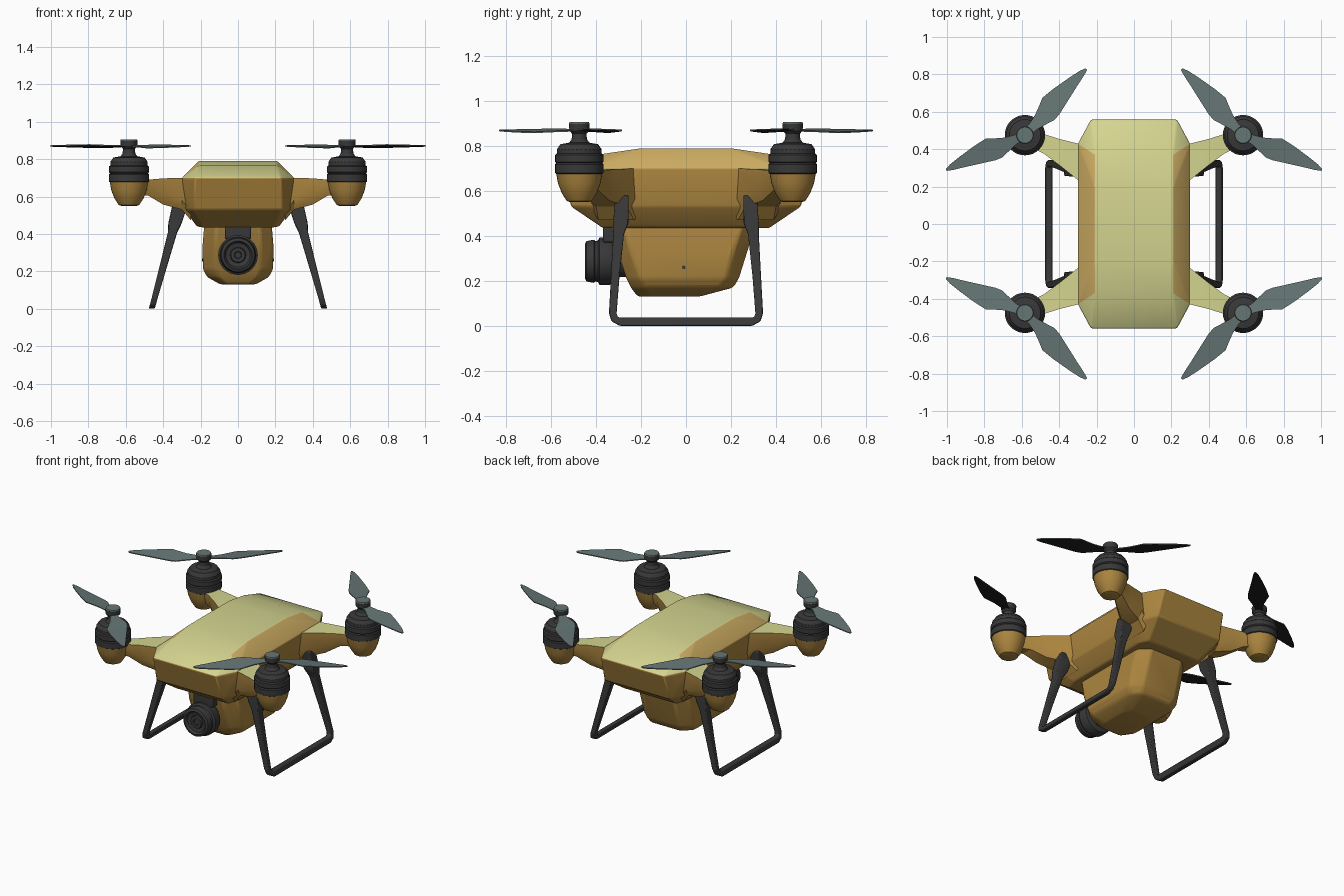
import bpy, bmesh, math
from mathutils import Vector, Matrix

if "Cube" in bpy.data.objects:
    bpy.data.objects.remove(bpy.data.objects["Cube"])


def material(name, rgb):
    m = bpy.data.materials.new(name)
    m.diffuse_color = (*rgb, 1)
    m.use_nodes = True
    m.node_tree.nodes["Principled BSDF"].inputs["Base Color"].default_value = m.diffuse_color
    return m


OCHRE = material("ochre shell", (0.41, 0.235, 0.05))
TAN = material("tan edge", (0.62, 0.42, 0.125))
PALE = material("pale yellow top", (0.66, 0.66, 0.28))
BLACK = material("charcoal", (0.04, 0.04, 0.04))
GREY = material("grey green blade", (0.13, 0.18, 0.175))
DARK = material("dark blade underside", (0.014, 0.014, 0.014))


def shell_rule(n):
    return 2 if n.z > 0.85 else 1 if n.z > 0.4 else 0


def finish(name, bm, mats, rule=None, bevel=0.0, angle=30):
    bmesh.ops.recalc_face_normals(bm, faces=bm.faces)
    for f in bm.faces:
        f.normal_update()
        if rule:
            f.material_index = rule(f.normal)
    me = bpy.data.meshes.new(name)
    bm.to_mesh(me)
    bm.free()
    for m in mats:
        me.materials.append(m)
    ob = bpy.data.objects.new(name, me)
    bpy.context.collection.objects.link(ob)
    if bevel:
        mod = ob.modifiers.new("soft edges", 'BEVEL')
        mod.width, mod.segments = bevel, 2
        mod.limit_method, mod.angle_limit = 'ANGLE', math.radians(12)
    bpy.ops.object.select_all(action='DESELECT')
    bpy.context.view_layer.objects.active = ob
    ob.select_set(True)
    bpy.ops.object.shade_smooth_by_angle(angle=math.radians(angle))
    return ob


def hull(name, pts, mats, rule=None, bevel=0.0):
    bm = bmesh.new()
    for p in pts:
        bm.verts.new(p)
    res = bmesh.ops.convex_hull(bm, input=bm.verts[:])
    loose = [v for v in bm.verts if not v.link_faces]
    bmesh.ops.delete(bm, geom=loose, context='VERTS')
    bmesh.ops.dissolve_limit(bm, angle_limit=math.radians(2), verts=bm.verts[:], edges=bm.edges[:])
    return finish(name, bm, mats, rule, bevel)


def loft(name, rings, mats, rule=None, bevel=0.0, angle=30):
    bm = bmesh.new()
    vs = [[bm.verts.new(p) for p in r] for r in rings]
    n = len(vs[0])
    for a, b in zip(vs, vs[1:]):
        for i in range(n):
            j = (i + 1) % n
            bm.faces.new((a[i], a[j], b[j], b[i]))
    bm.faces.new(vs[0])
    bm.faces.new(vs[-1])
    return finish(name, bm, mats, rule, bevel, angle)


def lathe(name, profile, mat, place, sides=32):
    rings = [[place @ Vector((r * math.cos(2 * math.pi * i / sides),
                              r * math.sin(2 * math.pi * i / sides), h))
              for i in range(sides)] for r, h in profile]
    return loft(name, rings, [mat])


SHELL = [OCHRE, TAN, PALE]

# main body: faceted hull, mirrored both ways
quarter = [(0.21, 0.2, 0.79), (0.21, 0.37, 0.765), (0.23, 0.56, 0.70),
           (0.30, 0.43, 0.70), (0.285, 0.40, 0.53), (0.24, 0.51, 0.53),
           (0.22, 0.30, 0.44), (0.19, 0.37, 0.435)]
hull("main_body", [(sx * x, sy * y, z) for x, y, z in quarter
                   for sx in (1, -1) for sy in (1, -1)], SHELL, shell_rule, 0.008)

# belly housing: (half width, front y, back y, z)
pts = []
for w, f, b, z in [(0.18, -0.335, 0.31, 0.45), (0.19, -0.305, 0.27, 0.33), (0.187, -0.265, 0.235, 0.21),
                   (0.165, -0.245, 0.21, 0.17), (0.095, -0.215, 0.06, 0.13)]:
    for s in (1, -1):
        pts += [(s * w * 0.65, f, z), (s * w, f + 0.06, z), (s * w, b - 0.06, z), (s * w * 0.65, b, z)]
hull("belly_housing", pts, [OCHRE], None, 0.012)

# small side sockets on the housing
for s in (1, -1):
    lathe("side_socket", [(0.008, 0.18), (0.008, 0.193)], BLACK,
          Matrix.Translation((0, -0.01, 0.26)) @ Matrix.Rotation(s * math.pi / 2, 4, 'Y'), 12)

# camera and its mount
lathe("camera", [(0.07, 0.2), (0.07, 0.32), (0.1, 0.328), (0.106, 0.342), (0.106, 0.385),
                 (0.092, 0.392), (0.09, 0.404), (0.096, 0.41), (0.09, 0.443), (0.075, 0.45),
                 (0.065, 0.435), (0.042, 0.43), (0.038, 0.441), (0.02, 0.441), (0.016, 0.435)],
      BLACK, Matrix.Translation((0, 0, 0.287)) @ Matrix.Rotation(math.pi / 2, 4, 'X'))
hull("camera_mount", [(x, y, z) for x in (-0.07, 0.07) for y in (-0.37, -0.28) for z in (0.37, 0.445)],
     [BLACK], None, 0.01)

MX, MY = 0.583, 0.475
BLADE = [(0.0, -0.02, 0.02), (0.06, -0.025, 0.025), (0.11, -0.042, 0.034), (0.16, -0.06, 0.052),
         (0.20, -0.058, 0.068), (0.27, -0.044, 0.058), (0.37, -0.024, 0.036), (0.43, -0.013, 0.02),
         (0.46, -0.004, 0.006)]


def blade(name, deg, side, length, sx, sy):
    u = Vector((math.cos(math.radians(deg)), math.sin(math.radians(deg))))
    v = Vector((-u.y, u.x))
    rings = []
    for s, lo, hi in BLADE:
        ring = []
        for w, t in ((lo, -1), (hi, -1), (hi, 1), (lo, 1)):
            p = Vector((MX, MY)) + u * s * length + v * w * side
            z = 0.87 + 0.12 * w * side - 0.03 * s * (0.46 - s) + t * 0.003
            ring.append((sx * p.x, sy * p.y, z))
        rings.append(ring)
    loft(name, rings, [DARK, GREY], lambda n: 1 if n.z > -0.1 else 0)


# four arms with motors and rotors
for sy, row in ((-1, "front"), (1, "back")):
    for sx, hand in ((1, "right"), (-1, "left")):
        tag = row + "_" + hand + "_"
        rings = []
        for x, y0, y1, z0, z1, inset in [(0.25, 0.20, 0.42, 0.47, 0.70, 0.03), (0.30, 0.235, 0.43, 0.53, 0.70, 0.03),
                                         (0.40, 0.315, 0.455, 0.557, 0.697, 0.025),
                                         (0.48, 0.375, 0.48, 0.605, 0.69, 0.018), (0.57, 0.42, 0.52, 0.605, 0.68, 0.015)]:
            rings.append([(sx * x, sy * y, z) for y, z in (
                (y0 + inset, z0), (y1 - inset, z0), (y1, z0 + 0.05), (y1, z1), (y0, z1), (y0, z0 + 0.05))])
        loft(tag + "arm", rings, SHELL, shell_rule)

        at = Matrix.Translation((sx * MX, sy * MY, 0))
        lathe(tag + "motor_cup", [(0.04, 0.55), (0.055, 0.555), (0.078, 0.59), (0.095, 0.635), (0.104, 0.685)],
              OCHRE, at)
        lathe(tag + "motor", [(0.10, 0.675), (0.108, 0.68), (0.108, 0.718), (0.102, 0.724), (0.108, 0.73),
                              (0.108, 0.76), (0.1, 0.766), (0.1, 0.785), (0.084, 0.808), (0.045, 0.815),
                              (0.034, 0.83), (0.032, 0.855), (0.044, 0.868), (0.046, 0.9)], BLACK, at)
        lathe(tag + "rotor_cap", [(0.046, 0.899), (0.043, 0.906)], GREY, at, 24)
        blade(tag + "blade_a", -24, 1, 1.0, sx, sy)
        blade(tag + "blade_b", 133, -1, 1.05, sx, sy)

# landing legs: one swept U frame on each side (y, z, in-plane half, x half)
half = [(0.285, 0.58, 0.03, 0.042), (0.29, 0.46, 0.034, 0.036), (0.30, 0.41, 0.024, 0.025),
        (0.315, 0.22, 0.019, 0.02), (0.326, 0.055, 0.017, 0.016), (0.318, 0.03, 0.017, 0.016),
        (0.295, 0.018, 0.018, 0.016)]
path = [(-y, z, a, b) for y, z, a, b in half] + half[::-1]
for sx, hand in ((1, "right"), (-1, "left")):
    rings = []
    for i, (y, z, a, b) in enumerate(path):
        p, q = path[max(i - 1, 0)], path[min(i + 1, len(path) - 1)]
        t = Vector((q[0] - p[0], q[1] - p[1])).normalized()
        ring = []
        for k, m in ((-1, -1), (1, -1), (1, 1), (-1, 1)):
            yy, zz = y - t.y * a * k, z + t.x * a * k
            ring.append((sx * (0.461 - 0.272 * max(zz, 0) + b * m), yy, max(zz, 0)))
        rings.append(ring)
    loft(hand + "_landing_leg", rings, [BLACK], None, 0.005)
